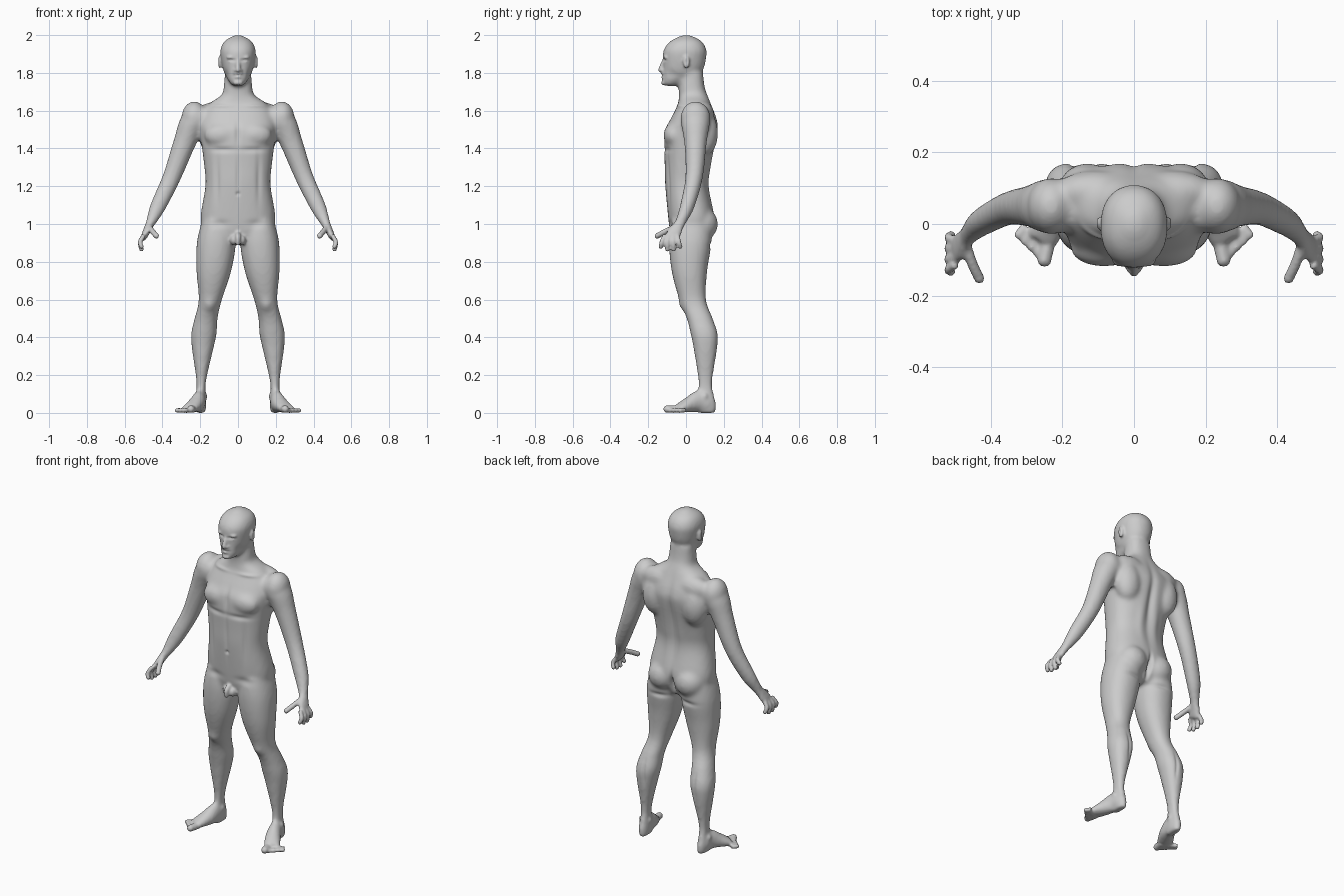
import bpy, bmesh, math
from mathutils import Vector

if "Cube" in bpy.data.objects:
    bpy.data.objects.remove(bpy.data.objects["Cube"])

SIDES = (1, -1)
ALONG_X, ALONG_Y, ALONG_Z = (1, 0, 0), (0, 1, 0), (0, 0, 1)


def spline(points, steps=5):
    """Smoothly resample tuples of any length (Catmull-Rom)."""
    out = []
    last = len(points) - 1
    for i in range(last):
        before, start = points[max(i - 1, 0)], points[i]
        end, after = points[i + 1], points[min(i + 2, last)]
        for step in range(steps):
            t = step / steps
            out.append(tuple(
                q + t * ((r - p) + t * ((2 * p - 5 * q + 4 * r - w) + t * (3 * q - p - 3 * r + w))) / 2
                for p, q, r, w in zip(before, start, end, after)))
    return out + [tuple(points[last])]


def bridge(bm, rings):
    """Join rings of positions into a closed tube."""
    loops = [[bm.verts.new(point) for point in ring] for ring in rings]
    count = len(loops[0])
    for low, high in zip(loops, loops[1:]):
        for i in range(count):
            j = (i + 1) % count
            bm.faces.new((low[i], low[j], high[j], high[i]))
    bm.faces.new(loops[0])
    bm.faces.new(loops[-1])


def loft(bm, sections, side=1, power=2.2, sides=32):
    """Stack level rounded sections given as (height, left, right, front, back)."""
    rings = []
    for height, left, right, front, back in spline(sections):
        ring = []
        for i in range(sides):
            angle = math.tau * i / sides
            c, s = math.cos(angle), math.sin(angle)
            u = math.copysign(abs(c) ** (2 / power), c)
            v = math.copysign(abs(s) ** (2 / power), s)
            x = (left + right + (right - left) * u) / 2
            y = (front + back + (back - front) * v) / 2
            ring.append((side * x, y, height))
        rings.append(ring)
    bridge(bm, rings)


def tube(bm, path, ref, side=1, sides=20):
    """Sweep an ellipse along (x, y, z, radius along ref, other radius)."""
    path = spline(path)
    spots = [Vector(point[:3]) for point in path]
    rings = []
    for i, point in enumerate(path):
        way = (spots[min(i + 1, len(path) - 1)] - spots[max(i - 1, 0)]).normalized()
        u = Vector(ref)
        u = (u - way * u.dot(way)).normalized()
        v = way.cross(u)
        ring = []
        for k in range(sides):
            angle = math.tau * k / sides
            spot = spots[i] + u * point[3] * math.cos(angle) + v * point[4] * math.sin(angle)
            ring.append((spot.x * side, spot.y, spot.z))
        rings.append(ring)
    bridge(bm, rings)


def ball(bm, centre, radii, side=1):
    made = bmesh.ops.create_uvsphere(bm, u_segments=20, v_segments=12, radius=1)
    for vert in made["verts"]:
        vert.co = [c + r * k for c, r, k in zip(centre, radii, vert.co)]
        vert.co.x *= side


def digit(bm, base, middle, tip, radius, side):
    """A finger or toe with a rounded end."""
    path = [(*spot, radius, radius) for spot in (base, middle, tip)]
    tube(bm, path, ALONG_Y, side, sides=12)
    ball(bm, tip, (radius, radius, radius), side)


def fuse(bm, name, voxel, rounds):
    """Merge all overlapping shells into one smooth skin."""
    bmesh.ops.recalc_face_normals(bm, faces=bm.faces)
    mesh = bpy.data.meshes.new(name)
    bm.to_mesh(mesh)
    bm.free()
    draft = bpy.data.objects.new(name, mesh)
    bpy.context.collection.objects.link(draft)
    remesh = draft.modifiers.new("fuse", "REMESH")
    remesh.mode = "VOXEL"
    remesh.voxel_size = voxel
    relax = draft.modifiers.new("relax", "SMOOTH")
    relax.iterations = rounds
    graph = bpy.context.evaluated_depsgraph_get()
    done = bpy.data.meshes.new_from_object(draft.evaluated_get(graph))
    bpy.data.objects.remove(draft)
    return done


def relief(points, spot, wide, tall, height, deep=.05):
    """Raise or sink the skin around a spot, on both sides of the body."""
    for side in (SIDES if spot[0] else (1,)):
        for place, normal in points:
            rise = (place.z - spot[2]) / tall
            if -2.5 < rise < 2.5:
                across = (place.x - spot[0] * side) / wide
                inward = (place.y - spot[1]) / deep
                place += normal * (height * math.exp(-rise ** 2 - across ** 2 - inward ** 2))


# Torso and neck: height, half width, front, back
core = bmesh.new()
torso = [(.9, .12, -.07, .1), (.96, .18, -.085, .13), (1.04, .198, -.095, .15), (1.2, .173, -.11, .118),
         (1.3, .178, -.113, .127), (1.48, .2, -.115, .167), (1.55, .2, -.085, .165), (1.63, .16, -.045, .135),
         (1.68, .09, -.037, .115), (1.72, .076, -.038, .1), (1.8, .07, -.03, .09)]
loft(core, [(z, -w, w, front, back) for z, w, front, back in torso], power=2.4)

# Head
head = [(1.73, .025, -.115, -.06), (1.75, .045, -.127, -.01), (1.81, .077, -.122, .085), (1.89, .093, -.123, .108),
        (1.93, .092, -.115, .106), (1.97, .07, -.08, .08), (2, .018, -.02, .022)]
loft(core, [(z, -w, w, front, back) for z, w, front, back in head])

# Limbs
leg = [(1.02, .03, .19, -.08, .13), (.9, .012, .218, -.09, .135), (.75, .036, .22, -.076, .112),
       (.6, .085, .208, -.036, .106), (.5, .108, .23, .004, .142), (.42, .113, .248, .024, .168),
       (.34, .13, .244, .04, .165), (.16, .17, .22, .065, .14), (.05, .168, .226, .05, .16), (0, .17, .22, .06, .157)]
arm = [(.17, .05, 1.57, .07, .06), (.235, .05, 1.54, .078, .07), (.283, .05, 1.43, .06, .06),
       (.35, .043, 1.25, .047, .049), (.42, .008, 1.1, .039, .043), (.452, -.02, 1.03, .031, .032),
       (.466, -.035, 1, .03, .025), (.487, -.062, .955, .042, .02), (.502, -.078, .92, .044, .016)]
foot = [(.2, .12, .045, .045, .03), (.205, .07, .06, .058, .036), (.222, .02, .045, .044, .044),
        (.262, -.048, .02, .02, .05)]
for side in SIDES:
    loft(core, leg, side)
    tube(core, arm, ALONG_Y, side)
    tube(core, foot, ALONG_Z, side)
    ball(core, (.232, .05, 1.56), (.068, .08, .09), side)       # shoulder muscle
    ball(core, (.105, .09, 1.58), (.12, .06, .07), side)        # upper back
    ball(core, (.13, .1, 1.48), (.08, .07, .12), side)          # shoulder blade
    ball(core, (.09, .08, 1), (.09, .09, .09), side)            # buttock
    ball(core, (.085, -.065, 1.47), (.095, .055, .065), side)   # chest muscle
skin = fuse(core, "core", voxel=.012, rounds=6)

# Fine features join the relaxed core
fine = bmesh.new()
fine.from_mesh(skin)
bpy.data.meshes.remove(skin)
tube(fine, [(0, -.11, 1.875, .012, .01), (0, -.131, 1.82, .016, .014)], ALONG_Y)    # nose bridge
ball(fine, (0, -.135, 1.815), (.013, .014, .011))                                   # nose tip
ball(fine, (0, -.121, 1.795), (.026, .011, .007))                                   # upper lip
ball(fine, (0, -.12, 1.778), (.022, .012, .008))                                    # lower lip
ball(fine, (0, -.119, 1.748), (.025, .012, .014))                                   # chin
tube(fine, [(0, -.08, .95, .014, .014), (0, -.11, .93, .014, .014), (0, -.11, .89, .012, .012)], ALONG_X)  # groin
for side in SIDES:
    ball(fine, (.02, -.075, .915), (.022, .03, .028), side)
    ball(fine, (.014, -.123, 1.813), (.01, .012, .009), side)   # nostril
    ball(fine, (.036, -.098, 1.86), (.016, .016, .012), side)   # eyelids
    ball(fine, (.035, -.108, 1.882), (.028, .012, .008), side)  # brow
    ball(fine, (.096, .002, 1.858), (.011, .018, .034), side)   # ear
    digit(fine, (.47, -.055, .985), (.452, -.11, .96), (.432, -.152, .937), .015, side)  # thumb
    # Four fingers fan out from the palm
    for i in range(4):
        fan = i - 1.5
        low = .864 + .007 * fan * fan
        digit(fine, (.498, .022 * fan - .079, .94), (.518, .03 * fan - .083, .905), (.511, .034 * fan - .082, low),
              .0125, side)
    # Five toes step back from the big one
    for i in range(5):
        radius = .013 if i else .02
        base = Vector((.238 + .016 * i, .01 * i - .045, radius))
        tip = Vector((.25 + .018 * i, .0175 * i - .1, radius))
        digit(fine, base, (base + tip) / 2, tip, radius, side)
skin = fuse(fine, "skin", voxel=.0065, rounds=3)
points = [(vert.co.copy(), vert.normal.copy()) for vert in skin.vertices]

# Sculpted relief of the trunk
relief(points, (0, .16, 1.36), wide=.022, tall=.2, height=-.016)            # spine
relief(points, (0, -.12, 1.48), wide=.014, tall=.06, height=-.009)          # breastbone
relief(points, (0, -.12, 1.25), wide=.01, tall=.11, height=-.006)           # belly line
relief(points, (0, -.11, 1.16), wide=.009, tall=.009, height=-.009)         # navel
relief(points, (0, .15, .97), wide=.011, tall=.06, height=-.03)             # seat cleft
relief(points, (.09, -.13, 1.393), wide=.07, tall=.014, height=-.009)       # under the chest
relief(points, (.1, -.05, 1.625), wide=.06, tall=.009, height=.006)         # collarbone
relief(points, (.11, -.09, 1.24), wide=.014, tall=.12, height=-.006)        # flank
relief(points, (.1, -.09, 1), wide=.05, tall=.02, height=-.006)             # hip crease
relief(points, (.05, .13, 1.26), wide=.025, tall=.11, height=.006)          # lower back
relief(points, (.09, .15, .885), wide=.06, tall=.014, height=-.01)          # under the seat

# Sculpted relief of the legs and face
relief(points, (.15, -.03, .57), wide=.026, tall=.032, height=.009)         # kneecap
relief(points, (.17, .16, .4), wide=.009, tall=.07, height=-.007)           # calf
for ankle_x in (.17, .225):
    relief(points, (ankle_x, .1, .09), wide=.012, tall=.018, height=.008, deep=.015)
relief(points, (0, -.13, 1.787), wide=.026, tall=.0035, height=-.006)       # mouth line
relief(points, (.03, -.125, 1.867), wide=.017, tall=.006, height=-.008)     # eye
relief(points, (.065, -.09, 1.79), wide=.016, tall=.025, height=-.005)      # cheek
relief(points, (.108, 0, 1.858), wide=.006, tall=.016, height=-.006, deep=.009)  # ear hollow

# Flat soles
for vert, (place, normal) in zip(skin.vertices, points):
    vert.co = (place.x, place.y, max(place.z, 0))
skin.update()

grey = bpy.data.materials.new("plain grey")
grey.use_nodes = True
tone = (.6, .6, .6, 1)
grey.diffuse_color = tone
grey.node_tree.nodes["Principled BSDF"].inputs["Base Color"].default_value = tone
skin.materials.clear()
skin.materials.append(grey)
skin.polygons.foreach_set("use_smooth", [True] * len(skin.polygons))
body = bpy.data.objects.new("body", skin)
bpy.context.collection.objects.link(body)
